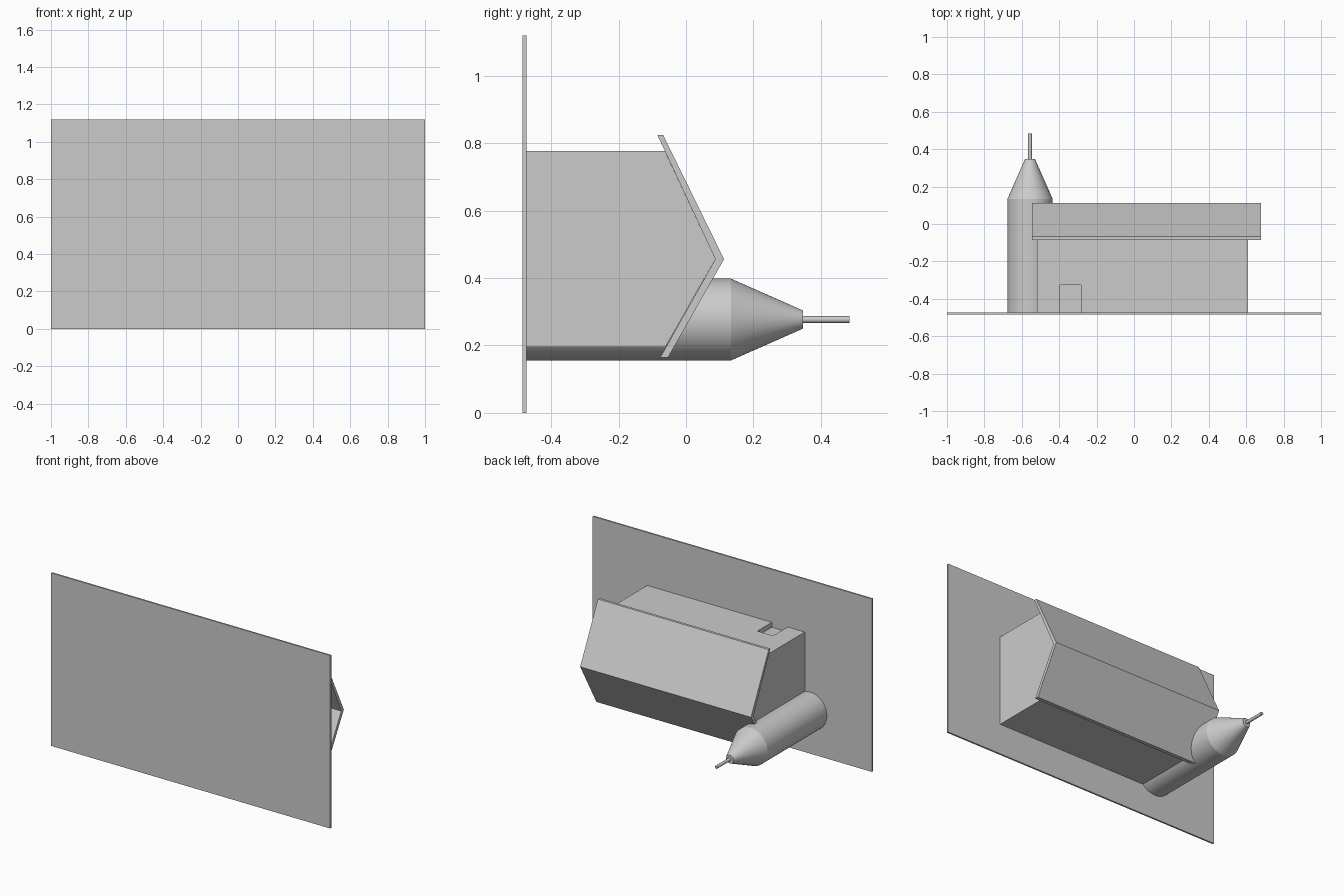
import bpy
import bmesh
import math
from mathutils import Matrix

old = bpy.data.objects.get("Cube")
if old:
    bpy.data.objects.remove(old, do_unlink=True)

# Single plain grey
grey = bpy.data.materials.new("plain_grey")
grey.use_nodes = True
colour = (0.6, 0.6, 0.6, 1)
grey.diffuse_color = colour
grey.node_tree.nodes["Principled BSDF"].inputs["Base Color"].default_value = colour


def finish(name, bm):
    bmesh.ops.recalc_face_normals(bm, faces=bm.faces)
    mesh = bpy.data.meshes.new(name)
    bm.to_mesh(mesh)
    bm.free()
    mesh.materials.append(grey)
    obj = bpy.data.objects.new(name, mesh)
    bpy.context.collection.objects.link(obj)
    return obj


def select(obj):
    bpy.ops.object.select_all(action='DESELECT')
    obj.select_set(True)
    bpy.context.view_layer.objects.active = obj


def extrude_x(name, profile, x0, x1):
    """Extrude a (y, z) profile from x0 to x1."""
    bm = bmesh.new()
    face = bm.faces.new([bm.verts.new((x0, y, z)) for y, z in profile])
    new = bmesh.ops.extrude_face_region(bm, geom=[face])["geom"]
    verts = [v for v in new if isinstance(v, bmesh.types.BMVert)]
    bmesh.ops.translate(bm, vec=(x1 - x0, 0, 0), verts=verts)
    return finish(name, bm)


def box(name, x0, x1, y0, y1, z0, z1):
    return extrude_x(name, [(y0, z0), (y1, z0), (y1, z1), (y0, z1)], x0, x1)


def lathe_y(name, profile, x, z, steps):
    """Spin a (radius, y) profile around an axis parallel to y."""
    bm = bmesh.new()
    verts = [bm.verts.new((r, y, 0)) for r, y in profile]
    edges = [bm.edges.new(pair) for pair in zip(verts, verts[1:])]
    bmesh.ops.spin(bm, geom=verts + edges, cent=(0, 0, 0), axis=(0, 1, 0),
                   angle=math.tau, steps=steps)
    bmesh.ops.remove_doubles(bm, verts=bm.verts, dist=0.0001)
    bmesh.ops.transform(bm, matrix=Matrix.Translation((x, 0, z)), verts=bm.verts)
    obj = finish(name, bm)
    select(obj)
    bpy.ops.object.shade_smooth_by_angle(angle=math.radians(20))
    return obj


# Ground slab, standing upright
box("ground_slab", -1, 1, -0.485, -0.474, 0, 1.12)

# Barn body with gable ends
body = extrude_x("barn_body", [(-0.478, 0.196), (-0.061, 0.196), (0.087, 0.456),
                               (-0.063, 0.777), (-0.478, 0.777)], -0.519, 0.61)

# Shallow doorway recess in the side wall
cutter = box("door_cutter", -0.396, -0.283, -0.55, -0.326, 0.745, 0.9)
cutter.hide_render = True
cut = body.modifiers.new("doorway", 'BOOLEAN')
cut.operation = 'DIFFERENCE'
cut.solver = 'EXACT'
cut.object = cutter
select(body)
bpy.ops.object.modifier_apply(modifier=cut.name)
bpy.data.objects.remove(cutter, do_unlink=True)

# Pitched roof with overhang
extrude_x("roof", [(-0.085, 0.825), (-0.068, 0.825), (0.113, 0.456),
                   (-0.053, 0.165), (-0.076, 0.165), (0.087, 0.456)], -0.545, 0.679)

# Silo with tapered top and thin spire
lathe_y("silo", [(0, -0.478), (0.1215, -0.478), (0.1215, 0.133),
                 (0.027, 0.347), (0, 0.347)], -0.556, 0.277, 64)
lathe_y("silo_spire", [(0, 0.34), (0.01, 0.34), (0.01, 0.485), (0, 0.485)],
        -0.556, 0.277, 24)
